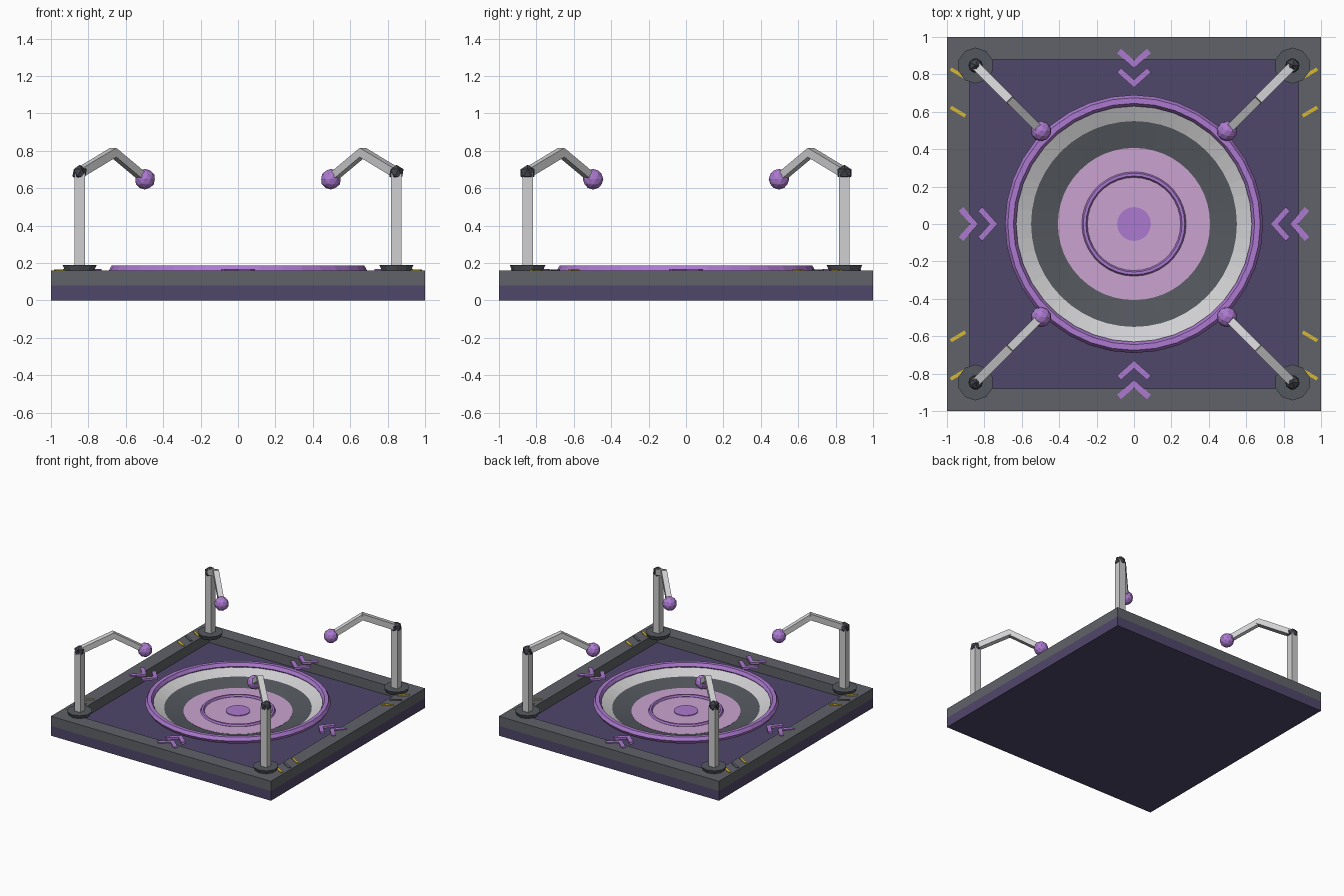
import bpy, math
from mathutils import Vector, Matrix

if "Cube" in bpy.data.objects:
    bpy.data.objects.remove(bpy.data.objects["Cube"])


def material(name, r, g, b):
    m = bpy.data.materials.new(name)
    m.diffuse_color = [((c / 255 + 0.055) / 1.055) ** 2.4 for c in (r, g, b)] + [1]
    m.use_nodes = True
    m.node_tree.nodes["Principled BSDF"].inputs["Base Color"].default_value = m.diffuse_color
    return m


INDIGO = material("dark indigo", 80, 71, 106)
FRAME = material("frame grey", 96, 98, 104)
GREY = material("slate grey", 84, 88, 94)
DARK = material("dark joint", 66, 68, 76)
WHITE = material("light metal", 208, 208, 210)
VIOLET = material("violet", 172, 122, 208)
PINK = material("pale pink", 202, 164, 208)
YELLOW = material("yellow", 214, 184, 50)


def finish(name, mat):
    ob = bpy.context.object
    ob.name = name
    ob.data.materials.append(mat)
    return ob


def box(name, center, size, mat, matrix=None):
    bpy.ops.mesh.primitive_cube_add(size=1)
    ob = finish(name, mat)
    ob.matrix_world = (Matrix.Translation(center) @ (matrix or Matrix())
                       @ Matrix.Diagonal((*size, 1)))
    return ob


def bar(name, a, b, width, height, mat):
    """Box running from a to b with its sides kept upright."""
    a, b = Vector(a), Vector(b)
    x = (b - a).normalized()
    y = Vector((0, 0, 1)).cross(x).normalized()
    rot = Matrix((x, y, x.cross(y))).transposed().to_4x4()
    return box(name, (a + b) / 2, ((b - a).length, width, height), mat, rot)


def lathe(name, profile, mats, seg=48):
    """Revolve (radius, z) points; one material per profile segment."""
    verts = [(r * math.cos(2 * math.pi * i / seg), r * math.sin(2 * math.pi * i / seg), z)
             for r, z in profile for i in range(seg)]
    faces = [(k * seg + i, k * seg + (i + 1) % seg,
              (k + 1) * seg + (i + 1) % seg, (k + 1) * seg + i)
             for k in range(len(profile) - 1) for i in range(seg)]
    me = bpy.data.meshes.new(name)
    me.from_pydata(verts, [], faces)
    for m in mats:
        me.materials.append(m)
    for p in me.polygons:
        p.material_index = p.index // seg
    ob = bpy.data.objects.new(name, me)
    bpy.context.collection.objects.link(ob)
    return ob


def disc(name, r, z, height, mat):
    bpy.ops.mesh.primitive_cylinder_add(vertices=48, radius=r, depth=height,
                                        location=(0, 0, z - height / 2))
    return finish(name, mat)


def ring(name, major, minor, z, seg, mat):
    bpy.ops.mesh.primitive_torus_add(major_radius=major, minor_radius=minor, location=(0, 0, z),
                                     major_segments=seg, minor_segments=6)
    return finish(name, mat)


# Base slab and raised frame
box("base_slab", (0, 0, 0.04), (2, 2, 0.08), INDIGO)
for s in (-1, 1):
    box("frame_rail_long", (0, s * 0.94, 0.12), (2, 0.12, 0.08), FRAME)
    box("frame_rail_side", (s * 0.94, 0, 0.12), (0.12, 1.76, 0.08), FRAME)

# Dish with light rim, grey slope and glowing centre
lathe("dish", [(0.64, 0.155), (0.55, 0.115), (0.405, 0.086)], [WHITE, GREY])
disc("dish_floor", 0.407, 0.088, 0.01, PINK)
disc("dish_core", 0.09, 0.094, 0.01, VIOLET)
ring("outer_ring", 0.66, 0.03, 0.161, 36, VIOLET)
ring("inner_ring", 0.264, 0.015, 0.09, 36, VIOLET)

# Corner posts with jointed arms reaching inward
for sx in (-1, 1):
    for sy in (-1, 1):
        def at(d, z):
            return (sx * d, sy * d, z)
        bpy.ops.mesh.primitive_cone_add(vertices=10, radius1=0.08, radius2=0.096,
                                        depth=0.035, location=at(0.847, 0.1725))
        finish("post_foot", GREY)
        box("post", at(0.847, 0.43), (0.056, 0.056, 0.5), WHITE)
        bpy.ops.mesh.primitive_ico_sphere_add(subdivisions=1, radius=0.043,
                                              location=at(0.847, 0.682))
        finish("post_joint", DARK)
        bar("upper_arm", at(0.847, 0.682), at(0.66, 0.795), 0.046, 0.046, WHITE)
        bar("lower_arm", at(0.67, 0.795), at(0.497, 0.65), 0.042, 0.042, WHITE)
        bpy.ops.mesh.primitive_ico_sphere_add(subdivisions=2, radius=0.055,
                                              location=at(0.497, 0.648))
        finish("arm_orb", VIOLET)

        # Slanted warning marks on the side rails
        for y, mat in ((0.6, YELLOW), (0.705, FRAME), (0.805, YELLOW)):
            bar("warning_mark", (sx * 0.98, sy * (y + 0.024), 0.161),
                (sx * 0.902, sy * (y - 0.022), 0.161), 0.019, 0.009, mat)

# Pairs of chevrons pointing to the centre
for k in range(4):
    turn = Matrix.Rotation(k * math.pi / 2, 3, 'Z')
    for tip in (0.855, 0.752):
        for s in (-1, 1):
            bar("chevron_arm", turn @ Vector((s * -0.01, tip - 0.01, 0.159)),
                turn @ Vector((s * 0.08, tip + 0.07, 0.159)), 0.032, 0.018, VIOLET)
